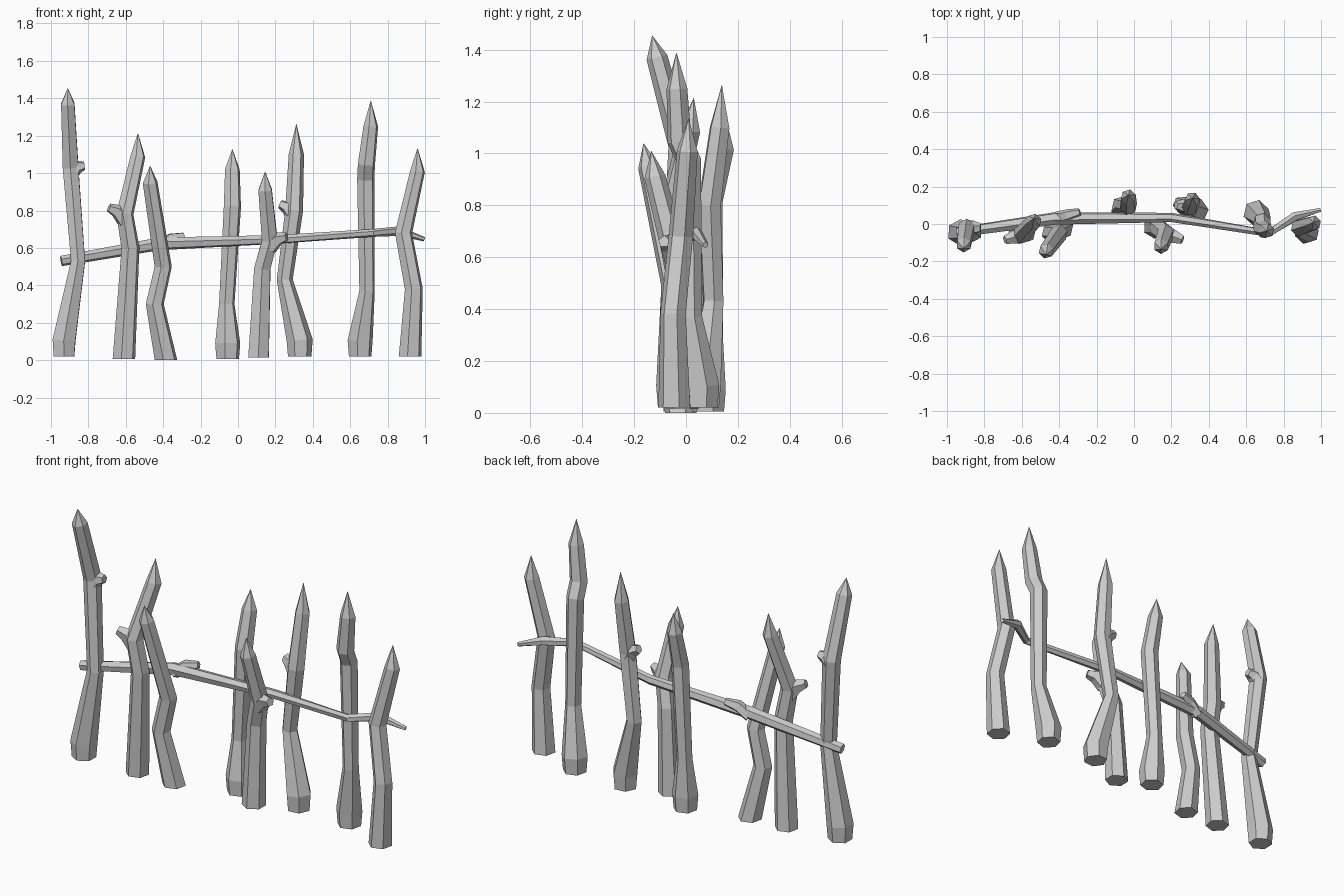
import bpy, bmesh
from mathutils import Vector
from math import cos, sin, tau

if "Cube" in bpy.data.objects:
    bpy.data.objects.remove(bpy.data.objects["Cube"])

UP = Vector((0, 0, 1))


def limb(bm, pos, radii, sides=6, turn=0.3, flat_base=False):
    """Faceted tube along points; radius 0 makes a sharp tip."""
    rings = []
    for i, (p, r) in enumerate(zip(pos, radii)):
        a = pos[max(i, 1)] - pos[max(i, 1) - 1]
        j = min(i, len(pos) - 2)
        t = a.normalized() + (pos[j + 1] - pos[j]).normalized()
        q = UP.rotation_difference(UP if flat_base and i == 0 else t)
        angles = [turn + tau * k / sides for k in range(sides if r else 1)]
        rings.append([bm.verts.new(p + q @ Vector((r * cos(w), r * sin(w), 0))) for w in angles])
    bm.faces.new(rings[0][::-1])
    for lo, hi in zip(rings, rings[1:]):
        for k in range(sides):
            n = (k + 1) % sides
            top = hi if len(hi) == 1 else [hi[n], hi[k]]
            bm.faces.new([lo[k], lo[n]] + top)
    if len(rings[-1]) > 1:
        bm.faces.new(rings[-1])


def twig(bm, root, reach, size=1.0):
    """Short broken side branch, bending as it leaves the wood."""
    reach = Vector(reach)
    pos = [root - UP * 0.04 * size, root + reach * 0.5, root + reach]
    limb(bm, pos, [size * r for r in (.042, .038, .024)], 5)


def finish(bm, name):
    me = bpy.data.meshes.new(name)
    bm.to_mesh(me)
    bm.free()
    bpy.context.collection.objects.link(bpy.data.objects.new(name, me))


def stake(name, foot, joints, top, flare=False, branch=None, turn=0.3, base=0.005):
    """Thick foot, slim crooked trunk through the joints, sharpened point."""
    bm = bmesh.new()
    foot = Vector((*foot, base))
    joints = [Vector(j) for j in joints]
    neck = joints[-1]
    lean = neck.y - joints[-2].y
    tip = Vector((neck.x, neck.y + 0.2 * lean, top))
    pos, radii = [foot], [.063]
    if flare:
        pos.append(foot + UP * 0.085)
        radii.append(.07)
    pos += joints + [tip]
    radii += [.043 if flare else .05] + [.048] * (len(joints) - 2) + [.041, 0]
    limb(bm, pos, radii, 6, turn, True)
    if branch:
        twig(bm, joints[1], branch)
    finish(bm, name)


# sharpened stakes, left to right
stake("stake_1", (-.93, -.045), [(-.855, -.05, .53), (-.895, -.02, 1.03), (-.91, -.112, 1.37)],
      1.455, True, (.075, 0, .01), .5, .02)
stake("stake_2", (-.61, -.025), [(-.575, -.05, .6), (-.605, -.06, .78), (-.535, .015, 1.09)],
      1.215, branch=(-.085, -.025, .035))
stake("stake_3", (-.385, -.02), [(-.445, -.05, .3), (-.4, -.05, .5), (-.47, -.145, .95)],
      1.04, base=0)
stake("stake_4", (-.055, .085), [(-.06, .1, .3), (-.03, .095, .82), (-.03, .145, 1.02)],
      1.13, True)
stake("stake_5", (.11, -.015), [(.13, -.02, .49), (.17, -.05, .64), (.145, -.12, .91)],
      1.01, branch=(.09, -.035, .02), turn=.5, base=.015)
stake("stake_6", (.33, .07), [(.25, .105, .43), (.3, .09, .8), (.312, .13, 1.1)],
      1.265, True, (-.075, .01, .035), .1, .02)
stake("stake_7", (.653, .06), [(.69, .02, .37), (.683, .012, .97), (.687, -.025, 1.05),
                               (.71, -.035, 1.25)], 1.39, True, base=.02)
stake("stake_8", (.92, -.045), [(.94, -.05, .38), (.885, -.02, .68), (.96, .005, 1.01)],
      1.135, base=.02)

# crooked rail threaded between the stakes, tapering to the right, with a forked stub
bm = bmesh.new()
path = [Vector(p) for p in ((-.945, -.045, .53), (-.42, .03, .622), (.2, .035, .645),
                            (.72, -.05, .68), (.86, .04, .69), (.995, .075, .647))]
limb(bm, path, (.028, .035, .025, .021, .026, .012), 6)
twig(bm, path[1] + UP * .015, (.13, .035, .028), .85)
finish(bm, "cross_rail")
